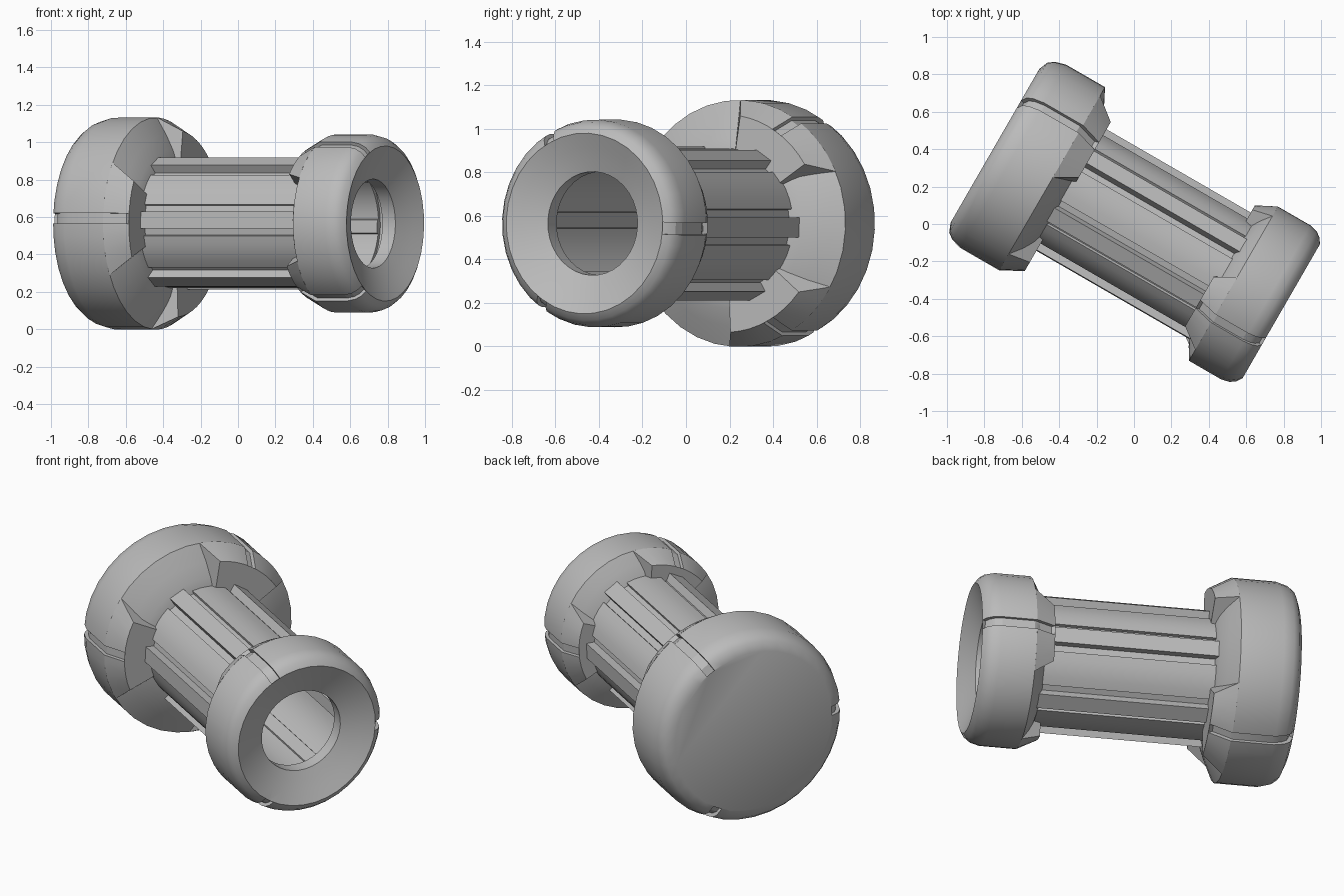
import bpy, bmesh
from math import sin, cos, pi, radians
from mathutils import Vector

if "Cube" in bpy.data.objects:
    bpy.data.objects.remove(bpy.data.objects["Cube"])

grey = bpy.data.materials.new("plain grey")
grey.use_nodes = True
grey.diffuse_color = (0.5, 0.5, 0.5, 1)
grey.node_tree.nodes["Principled BSDF"].inputs["Base Color"].default_value = (0.5, 0.5, 0.5, 1)

# Local frame: the barrel axis lies level, turned 30 degrees
AXIS = Vector((cos(pi / 6), -sin(pi / 6), 0))
SIDE = Vector((sin(pi / 6), cos(pi / 6), 0))
UP = Vector((0, 0, 1))
CENTRE = UP * 0.565 - SIDE * 0.01
TWIST = radians(-3)


def place(u, r, angle, across=0):
    a = angle + TWIST
    out = SIDE * cos(a) + UP * sin(a)
    tangent = UP * cos(a) - SIDE * sin(a)
    return CENTRE + AXIS * u + out * r + tangent * across


def finish(name, bm, smooth=True):
    bmesh.ops.remove_doubles(bm, verts=bm.verts, dist=1e-5)
    bmesh.ops.recalc_face_normals(bm, faces=bm.faces)
    mesh = bpy.data.meshes.new(name)
    bm.to_mesh(mesh)
    bm.free()
    mesh.materials.append(grey)
    ob = bpy.data.objects.new(name, mesh)
    bpy.context.collection.objects.link(ob)
    if smooth:
        shade(ob)
    return ob


def shade(ob):
    bpy.ops.object.select_all(action='DESELECT')
    ob.select_set(True)
    bpy.context.view_layer.objects.active = ob
    bpy.ops.object.shade_smooth_by_angle(angle=radians(32))


def skin(bm, rings, closed):
    """Join rings of points with quads; closed also joins last to first."""
    rows = [[bm.verts.new(p) for p in ring] for ring in rings]
    pairs = list(zip(rows, rows[1:])) + ([(rows[-1], rows[0])] if closed else [])
    for a, b in pairs:
        n = len(a)
        for i in range(n):
            j = (i + 1) % n
            bm.faces.new((a[i], a[j], b[j], b[i]))
    return rows


def lathe(name, profile, closed, sides=36):
    bm = bmesh.new()
    rings = [[place(u, r, 2 * pi * i / sides) for i in range(sides)] for u, r in profile]
    rows = skin(bm, rings, closed)
    if not closed:
        bm.faces.new(rows[0])
        bm.faces.new(rows[-1])
    return finish(name, bm)


def lobe(name, angle, base, tip, inner):
    """Tapered wedge standing on the sloping inner side of a head."""
    bm = bmesh.new()
    rings = []
    for (u, r), half in ((base, radians(32)), (tip, radians(24))):
        steps = [angle + half * (k / 4 - 1) for k in range(9)]
        rings.append([place(u, r, a) for a in steps]
                     + [place(u, inner, a) for a in reversed(steps)])
    for row in skin(bm, rings, False):
        bm.faces.new(row)
    return finish(name, bm)


def groove_cutter(angle, path, middle, width=0.055):
    """Strip that follows the head outline just under its surface."""
    bm = bmesh.new()
    m = Vector(middle)
    pts = [Vector(p) for p in path]
    loop = [m + (p - m) * 0.91 for p in pts] + [m + (p - m) * 1.3 for p in reversed(pts)]
    rings = [[place(p.x, p.y, angle, s * width / 2) for p in loop] for s in (-1, 1)]
    for row in skin(bm, rings, False):
        bm.faces.new(row)
    ob = finish("groove_cutter", bm, False)
    ob.hide_render = True
    return ob


def cut(ob, cutters):
    bpy.context.view_layer.objects.active = ob
    for c in cutters:
        mod = ob.modifiers.new("groove", 'BOOLEAN')
        mod.operation, mod.solver, mod.object = 'DIFFERENCE', 'EXACT', c
        bpy.ops.object.modifier_apply(modifier=mod.name)
    shade(ob)


def dress(head, prefix, angles, base, tip, inner, outline, middle):
    """Add three lobes to a head and run a groove over each."""
    path = [tip, base] + outline
    cutters = [groove_cutter(radians(a), path, middle) for a in angles]
    cut(head, cutters)
    for i, a in enumerate(angles):
        cut(lobe(f"{prefix}_lobe_{i + 1}", radians(a), base, tip, inner), [cutters[i]])
    for c in cutters:
        bpy.data.objects.remove(c)


# Large closed head
large_outline = [(-0.74, 0.567), (-0.80, 0.55), (-0.833, 0.525), (-0.853, 0.475)]
large_base, large_tip = (-0.5, 0.567), (-0.38, 0.5)
large = lathe("large_head", [(-0.395, 0.32), (-0.415, 0.39), (-0.45, 0.47), large_base]
              + large_outline, False)
dress(large, "large_head", (60, 180, 300), large_base, large_tip, 0.32,
      large_outline, (-0.64, 0.32))

# Small open head with a dished face and a lipped hole
small_outline = [(0.82, 0.477), (0.865, 0.466), (0.895, 0.445), (0.915, 0.415)]
small_base, small_tip = (0.62, 0.477), (0.51, 0.42)
small = lathe("small_head", [(0.54, 0.32), (0.555, 0.36), (0.58, 0.41), small_base]
              + small_outline
              + [(0.885, 0.35), (0.86, 0.29), (0.84, 0.238), (0.76, 0.238), (0.76, 0.32)], True)
dress(small, "small_head", (0, 120, 240), small_base, small_tip, 0.32,
      small_outline, (0.72, 0.26))

# Hollow barrel: six ribs, each standing in a shallow channel
TUBE, CHANNEL, RIB, BORE = 0.345, 0.328, 0.376, 0.3
section = [(-14, TUBE), (-14, CHANNEL), (-7.5, CHANNEL), (-7, RIB), (7, RIB),
           (7.5, CHANNEL), (14, CHANNEL), (14, TUBE), (22, TUBE), (30, TUBE), (38, TUBE)]
outer, bore = [], []
for k in range(6):
    for deg, r in section:
        a = radians(60 * k + deg)
        outer.append((a, r))
        bore.append((a, BORE - (0.012 if abs(deg) <= 7 else 0)))
bm = bmesh.new()
skin(bm, [[place(u, r, a) for a, r in ring]
          for u, ring in ((-0.45, outer), (0.7, outer), (0.7, bore), (-0.45, bore))], True)
finish("ribbed_barrel", bm)
